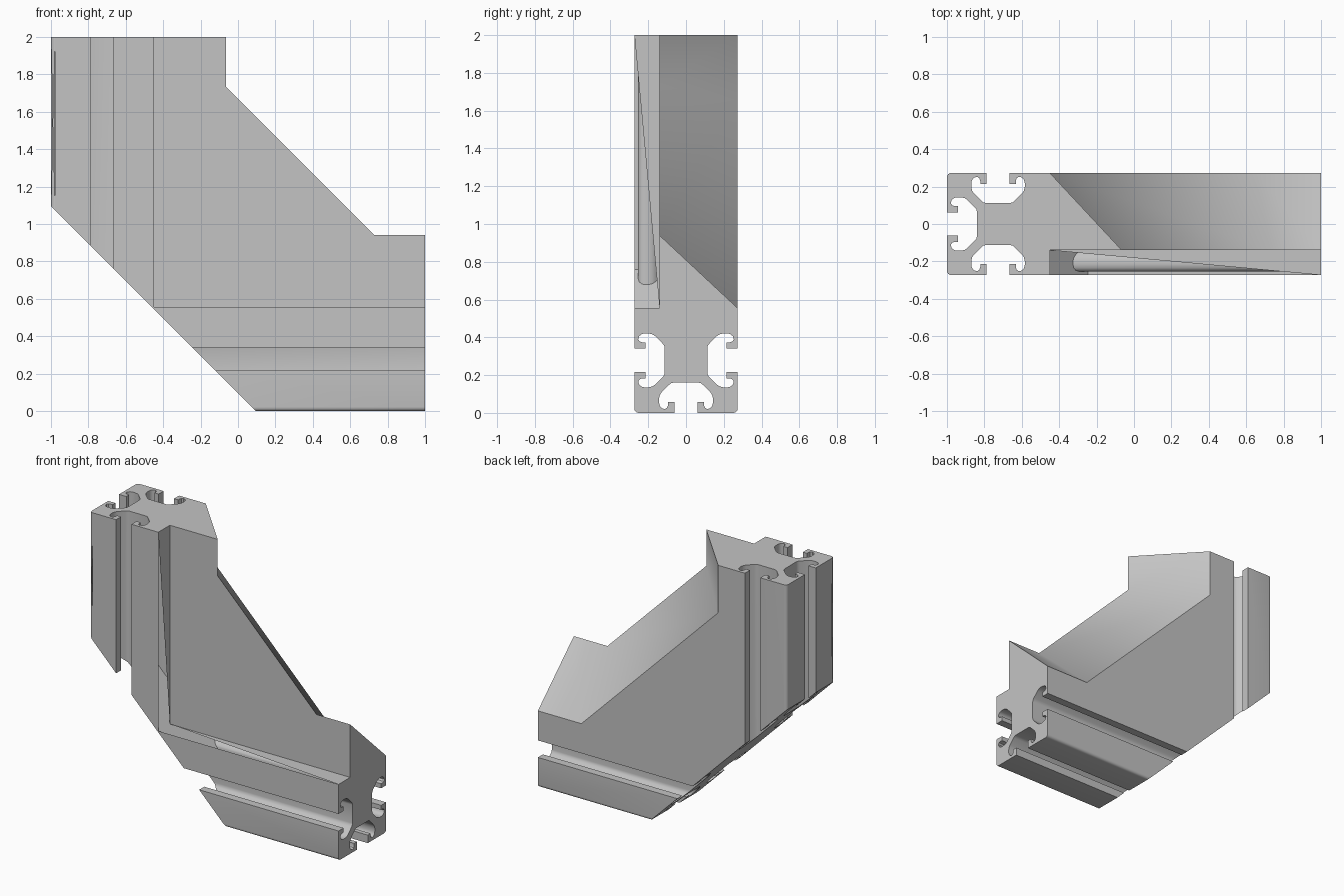
import bpy, bmesh
from mathutils import Vector as V

if "Cube" in bpy.data.objects:
    bpy.data.objects.remove(bpy.data.objects["Cube"])

W = 0.273            # half width of each leg
STEP = -0.14         # depth of the recessed web face
INX, INZ = -0.45, 0.555   # inner corner of the two legs
CX, CZ = -0.727, 0.278    # centre lines of the legs


def new_object(name, bm):
    bmesh.ops.recalc_face_normals(bm, faces=bm.faces)
    mesh = bpy.data.meshes.new(name)
    bm.to_mesh(mesh)
    bm.free()
    obj = bpy.data.objects.new(name, mesh)
    bpy.context.collection.objects.link(obj)
    return obj


# Solid body: two mitred legs joined by a slanted web
bm = bmesh.new()


def ring(points, y):
    return [bm.verts.new((x, y, z)) for x, z in points]


outer = [(-1, 2), (-1, 1.095), (0.095, 0), (1, 0)]
inner = [(1, INZ), (INX, INZ), (INX, 2)]
of, ob = ring(outer, -W), ring(outer, W)
lf, lm = ring(inner, -W), ring(inner, STEP)
wm = ring([(1, 0.94), (0.73, 0.94), (-0.065, 1.735), (-0.065, 2)], STEP)
wb = ring([(1, INZ), (0.65, INZ), (INX, 1.655), (INX, 2)], W)
bm.faces.new(of + lf)
bm.faces.new(ob + wb)
bm.faces.new(lm + wm[::-1])
for i in range(3):
    bm.faces.new((of[i], of[i + 1], ob[i + 1], ob[i]))
    bm.faces.new((wm[i], wm[i + 1], wb[i + 1], wb[i]))
for i in range(2):
    bm.faces.new((lf[i], lf[i + 1], lm[i + 1], lm[i]))
bm.faces.new((of[3], lf[0], lm[0], wm[0], wb[0], ob[3]))
bm.faces.new((of[0], lf[2], lm[2], wm[3], wb[3], ob[0]))

# Rounded outer corners of the legs
corners = [bm.edges.get((r[i], r[i + 1])) for r in (of, ob) for i in (0, 2)]
bmesh.ops.bevel(bm, geom=corners, offset=0.022, segments=4, profile=0.5,
                affect='EDGES')
body = new_object("angled_slotted_profile", bm)

# T-slot cutters: half section as (sideways, depth), mirrored
half = [(0.062, -0.05), (0.062, 0.058), (0.095, 0.058), (0.095, 0.042),
        (0.1, 0.028), (0.112, 0.02), (0.128, 0.025), (0.139, 0.038),
        (0.143, 0.055), (0.143, 0.075), (0.138, 0.095), (0.128, 0.11),
        (0.09, 0.148), (0.079, 0.157), (0.066, 0.16)]
section = half + [(-s, d) for s, d in reversed(half)]
bm = bmesh.new()


def slot(origin, side, inward, along):
    o, s, n, a = V(origin), V(side), V(inward), V(along)
    start = [bm.verts.new(o + s * u + n * d) for u, d in section]
    end = [bm.verts.new(v.co + a) for v in start]
    bm.faces.new(start)
    bm.faces.new(end)
    for i in range(len(start)):
        bm.faces.new((start[i - 1], start[i], end[i], end[i - 1]))


for y in (-1, 1):
    slot((CX, y * W, 0.5), (1, 0, 0), (0, -y, 0), (0, 0, 1.6))
    slot((-0.5, y * W, CZ), (0, 0, 1), (0, -y, 0), (1.6, 0, 0))
slot((-1, 0, 0.5), (0, 1, 0), (1, 0, 0), (0, 0, 1.6))
slot((-0.5, 0, 0), (0, 1, 0), (0, 0, 1), (1.6, 0, 0))
cutter = new_object("slot_cutter", bm)
cutter.hide_render = True

mod = body.modifiers.new("slots", 'BOOLEAN')
mod.operation = 'DIFFERENCE'
mod.solver = 'EXACT'
mod.object = cutter
bpy.context.view_layer.update()
result = bpy.data.meshes.new_from_object(
    body.evaluated_get(bpy.context.evaluated_depsgraph_get()))
body.modifiers.clear()
body.data = result
bpy.data.objects.remove(cutter)

# Open triangle in each of the two narrow step walls
bm = bmesh.new()
bm.from_mesh(result)
corner = V((INX, -W, INZ))
for axis, level in ((0, INX), (2, INZ)):
    wall = [f for f in bm.faces if all(
        abs(v.co[axis] - level) < 1e-3 and v.co.y < STEP + 1e-3
        for v in f.verts)]
    if not wall:
        continue
    bmesh.ops.dissolve_faces(bm, faces=wall) if len(wall) > 1 else None
    wall = [f for f in bm.faces if all(
        abs(v.co[axis] - level) < 1e-3 and v.co.y < STEP + 1e-3
        for v in f.verts)][0]
    far = max(wall.verts, key=lambda v: v.co[2 - axis] - v.co.y)
    near = max(wall.verts, key=lambda v: v.co.y - v.co[2 - axis])
    other, _ = bmesh.utils.face_split(wall, far, near)
    lost = min((wall, other), key=lambda f: min(
        (v.co - corner).length for v in f.verts))
    bmesh.ops.delete(bm, geom=[lost], context='FACES_ONLY')
bm.to_mesh(result)
bm.free()

# Plain metal colour
metal = bpy.data.materials.new("light_grey_metal")
metal.use_nodes = True
grey = (0.55, 0.55, 0.55, 1)
metal.diffuse_color = grey
metal.node_tree.nodes["Principled BSDF"].inputs["Base Color"].default_value = grey
result.materials.clear()
result.materials.append(metal)

bpy.ops.object.select_all(action='DESELECT')
body.select_set(True)
bpy.context.view_layer.objects.active = body
bpy.ops.object.shade_smooth_by_angle(angle=0.6)
